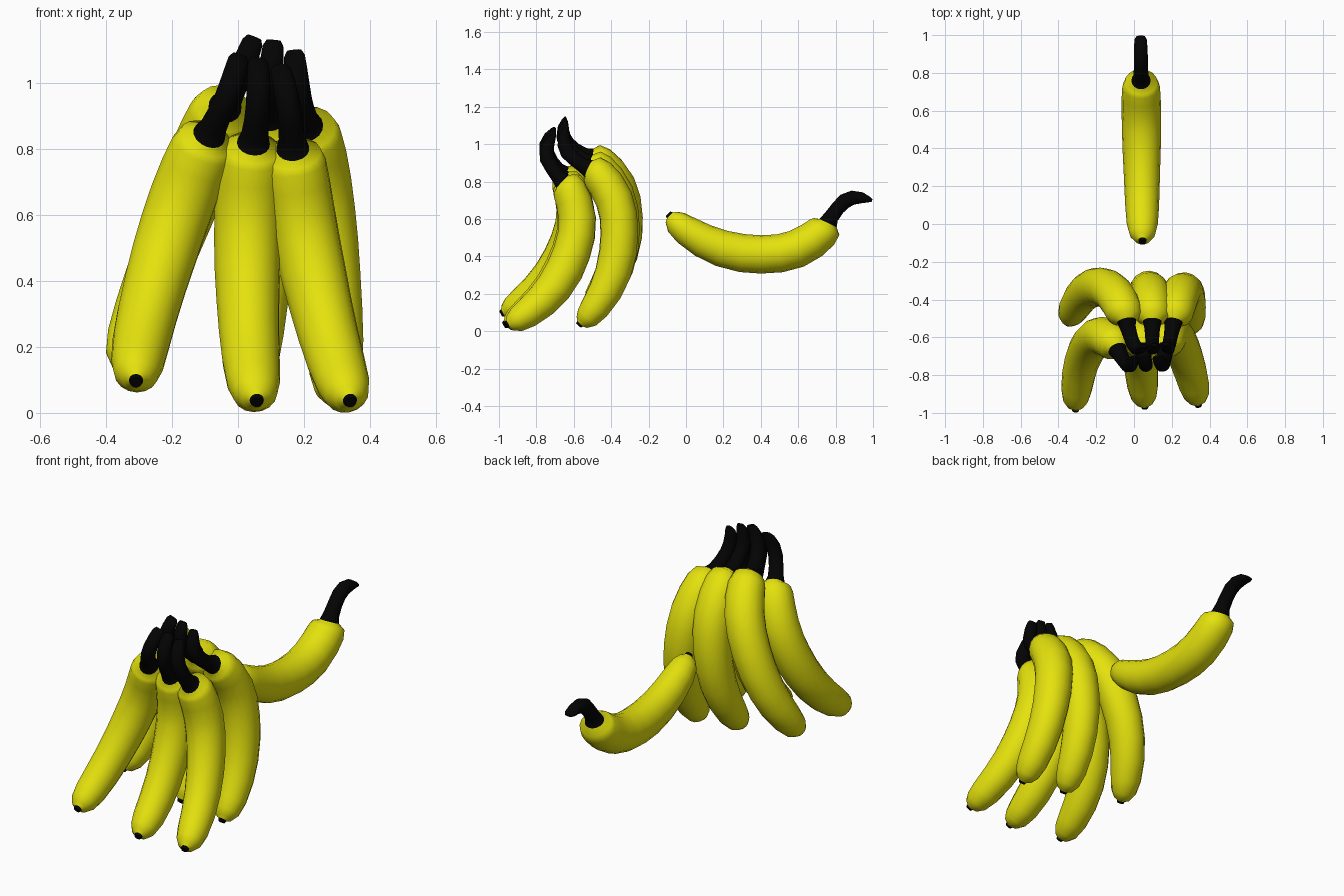
import bpy, bmesh, math
from mathutils import Vector

if "Cube" in bpy.data.objects:
    bpy.data.objects.remove(bpy.data.objects["Cube"])


def material(name, rgb):
    m = bpy.data.materials.new(name)
    m.diffuse_color = (*rgb, 1)
    m.use_nodes = True
    m.node_tree.nodes["Principled BSDF"].inputs["Base Color"].default_value = m.diffuse_color
    return m


yellow = material("banana_yellow", (0.78, 0.76, 0.004))
black = material("stem_black", (0.001, 0.001, 0.001))

# Banana profile in its own plane: (along, height, radius, radius across the plane)
PROFILE = [
    (-0.096, 0.628, 0.017, 0.017), (-0.086, 0.619, 0.022, 0.022),
    (-0.078, 0.610, 0.042, 0.044), (-0.052, 0.582, 0.066, 0.068),
    (0.000, 0.540, 0.080, 0.082), (0.090, 0.485, 0.091, 0.089),
    (0.190, 0.443, 0.098, 0.093), (0.300, 0.418, 0.102, 0.097),
    (0.400, 0.411, 0.102, 0.101), (0.500, 0.417, 0.102, 0.103),
    (0.590, 0.441, 0.102, 0.104), (0.670, 0.485, 0.099, 0.103),
    (0.725, 0.530, 0.093, 0.099), (0.750, 0.560, 0.081, 0.086),
    (0.757, 0.578, 0.051, 0.051), (0.775, 0.612, 0.040, 0.042),
    (0.808, 0.657, 0.038, 0.038), (0.845, 0.695, 0.041, 0.037),
    (0.890, 0.714, 0.038, 0.037), (0.940, 0.713, 0.029, 0.035),
    (0.975, 0.704, 0.016, 0.032), (0.992, 0.699, 0.007, 0.022)]
STEM_RING = 14
SIDES = 16
TIP = Vector((-0.096, 0.628))
END = Vector((0.992, 0.699))


def banana(name, tip, end, bulge):
    """Loft one banana from blossom tip to stem end, curved towards bulge."""
    tip, end, bulge = Vector(tip), Vector(end), Vector(bulge)
    axis = (end - tip).normalized()
    bulge = (bulge - axis * bulge.dot(axis)).normalized()
    across = axis.cross(bulge)
    scale = (end - tip).length / (END - TIP).length
    chord = (END - TIP).normalized()
    down = Vector((chord.y, -chord.x))
    flat = [Vector(p[:2]) - TIP for p in PROFILE]
    path = [(p.dot(chord) * scale, p.dot(down) * scale) for p in flat]
    bm = bmesh.new()
    rings = []
    for i, (u, v) in enumerate(path):
        a, b = path[max(i - 1, 0)], path[min(i + 1, len(path) - 1)]
        t = (axis * (b[0] - a[0]) + bulge * (b[1] - a[1])).normalized()
        n = across.cross(t)
        c = tip + axis * u + bulge * v
        r, w = PROFILE[i][2] * scale, PROFILE[i][3] * scale
        rings.append([bm.verts.new(c + n * r * math.cos(k * math.tau / SIDES)
                                   + across * w * math.sin(k * math.tau / SIDES))
                      for k in range(SIDES)])
    # Skin: black blossom tip and stem, yellow between
    for i in range(len(rings) - 1):
        for k in range(SIDES):
            j = (k + 1) % SIDES
            f = bm.faces.new((rings[i][k], rings[i][j], rings[i + 1][j], rings[i + 1][k]))
            f.material_index = 1 if i == 0 or i >= STEM_RING else 0
    for cap in (rings[0][::-1], rings[-1]):
        bm.faces.new(cap).material_index = 1
    bmesh.ops.recalc_face_normals(bm, faces=bm.faces[:])
    for f in bm.faces:
        f.smooth = len(f.verts) == 4
    me = bpy.data.meshes.new(name)
    bm.to_mesh(me)
    bm.free()
    me.materials.append(yellow)
    me.materials.append(black)
    ob = bpy.data.objects.new(name, me)
    bpy.context.collection.objects.link(ob)


# Single loose banana
banana("loose_banana", (0.045, -0.096, 0.628), (0.035, 0.995, 0.699), (0, 0, -1))

# Bunch: front row then back row
banana("front_left_banana", (-0.31, -0.99, 0.092), (0.005, -0.70, 1.085), (-0.15, 1, 0))
banana("front_middle_banana", (0.058, -0.975, 0.032), (0.06, -0.70, 1.075), (-0.12, 1, 0))
banana("front_right_banana", (0.342, -0.965, 0.032), (0.125, -0.70, 1.055), (-0.12, 1, 0))
banana("back_left_banana", (-0.35, -0.53, 0.13), (0.05, -0.645, 1.14), (-0.05, 1, 0))
banana("back_middle_banana", (0.03, -0.555, 0.06), (0.108, -0.64, 1.13), (0.05, 1, 0))
banana("back_right_banana", (0.30, -0.575, 0.03), (0.17, -0.635, 1.10), (0.10, 1, 0))
